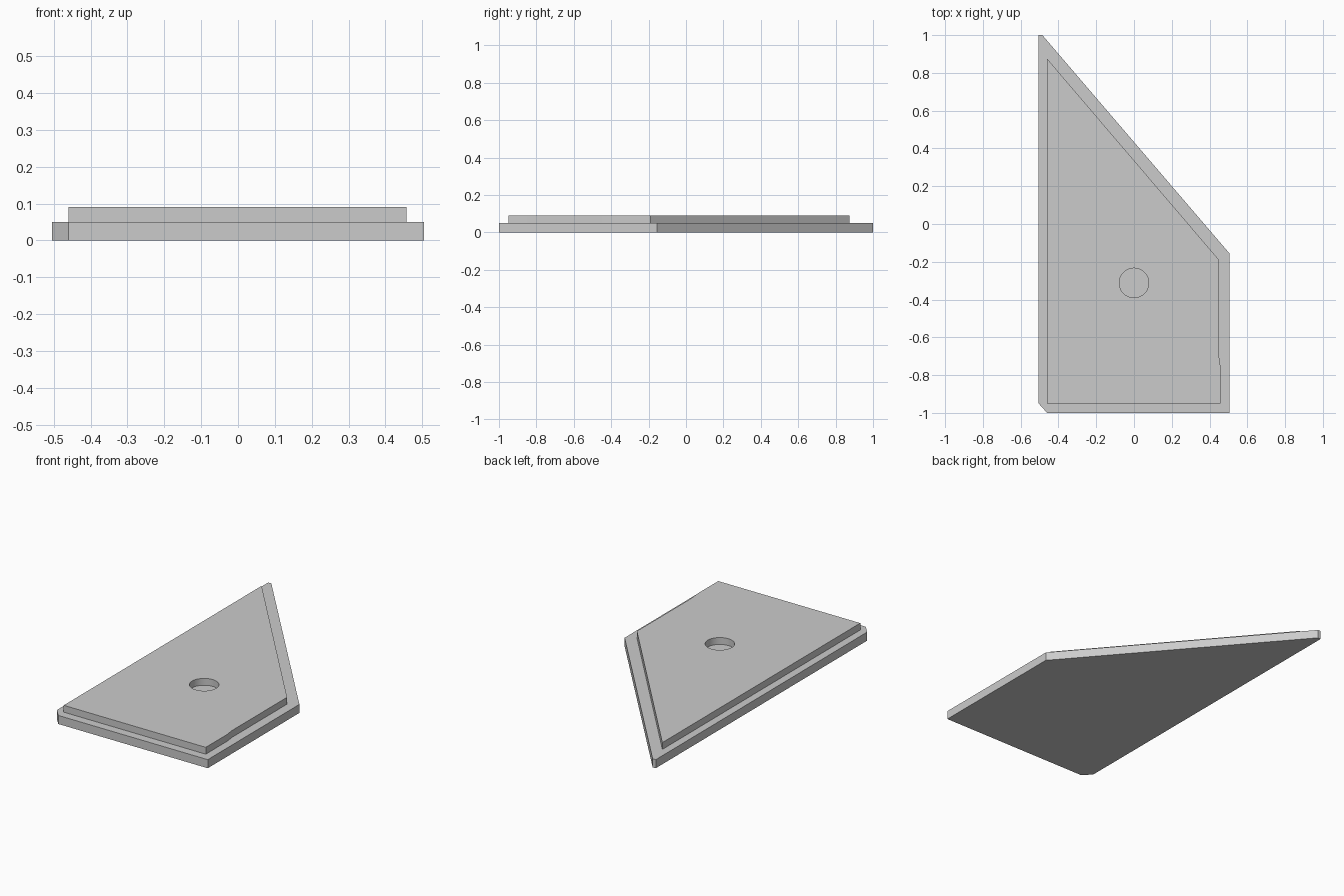
import bpy
import bmesh

cube = bpy.data.objects.get("Cube")
if cube:
    bpy.data.objects.remove(cube, do_unlink=True)

grey = bpy.data.materials.new("light_grey")
grey.use_nodes = True
grey.diffuse_color = (0.6, 0.6, 0.6, 1)
grey.node_tree.nodes["Principled BSDF"].inputs["Base Color"].default_value = (0.6, 0.6, 0.6, 1)


def slab(name, outline, bottom, top):
    """Extrude a flat outline into a closed slab."""
    bm = bmesh.new()
    face = bm.faces.new([bm.verts.new((x, y, bottom)) for x, y in outline])
    raised = bmesh.ops.extrude_face_region(bm, geom=[face], use_keep_orig=True)["geom"]
    for v in raised:
        if isinstance(v, bmesh.types.BMVert):
            v.co.z = top
    bmesh.ops.recalc_face_normals(bm, faces=bm.faces)
    mesh = bpy.data.meshes.new(name)
    bm.to_mesh(mesh)
    bm.free()
    mesh.materials.append(grey)
    obj = bpy.data.objects.new(name, mesh)
    bpy.context.collection.objects.link(obj)
    return obj


# Base plate with clipped corners
slab("base_plate", [(-0.505, 1), (-0.485, 1), (0.505, -0.155), (0.505, -1),
                    (-0.46, -1), (-0.505, -0.95)], 0, 0.05)

# Raised panel, inset from the plate edge
panel = slab("raised_panel", [(-0.46, 0.875), (0.45, -0.19), (0.45, -0.7),
                              (0.457, -0.75), (0.457, -0.95), (-0.46, -0.95)], 0.05, 0.09)

# Round recess through the panel, floored by the plate
bpy.ops.mesh.primitive_cylinder_add(vertices=64, radius=0.078, depth=0.2,
                                    location=(0, -0.312, 0.07))
cutter = bpy.context.object
cutter.name = "recess_cutter"
cutter.data.materials.append(grey)
cutter.hide_render = True
cutter.hide_set(True)

cut = panel.modifiers.new("recess", 'BOOLEAN')
cut.operation = 'DIFFERENCE'
cut.solver = 'EXACT'
cut.object = cutter

# Bake the cut, drop the cutter and smooth the recess wall
bpy.context.view_layer.objects.active = panel
panel.select_set(True)
bpy.ops.object.modifier_apply(modifier="recess")
bpy.data.objects.remove(cutter, do_unlink=True)
bpy.ops.object.shade_smooth_by_angle()
